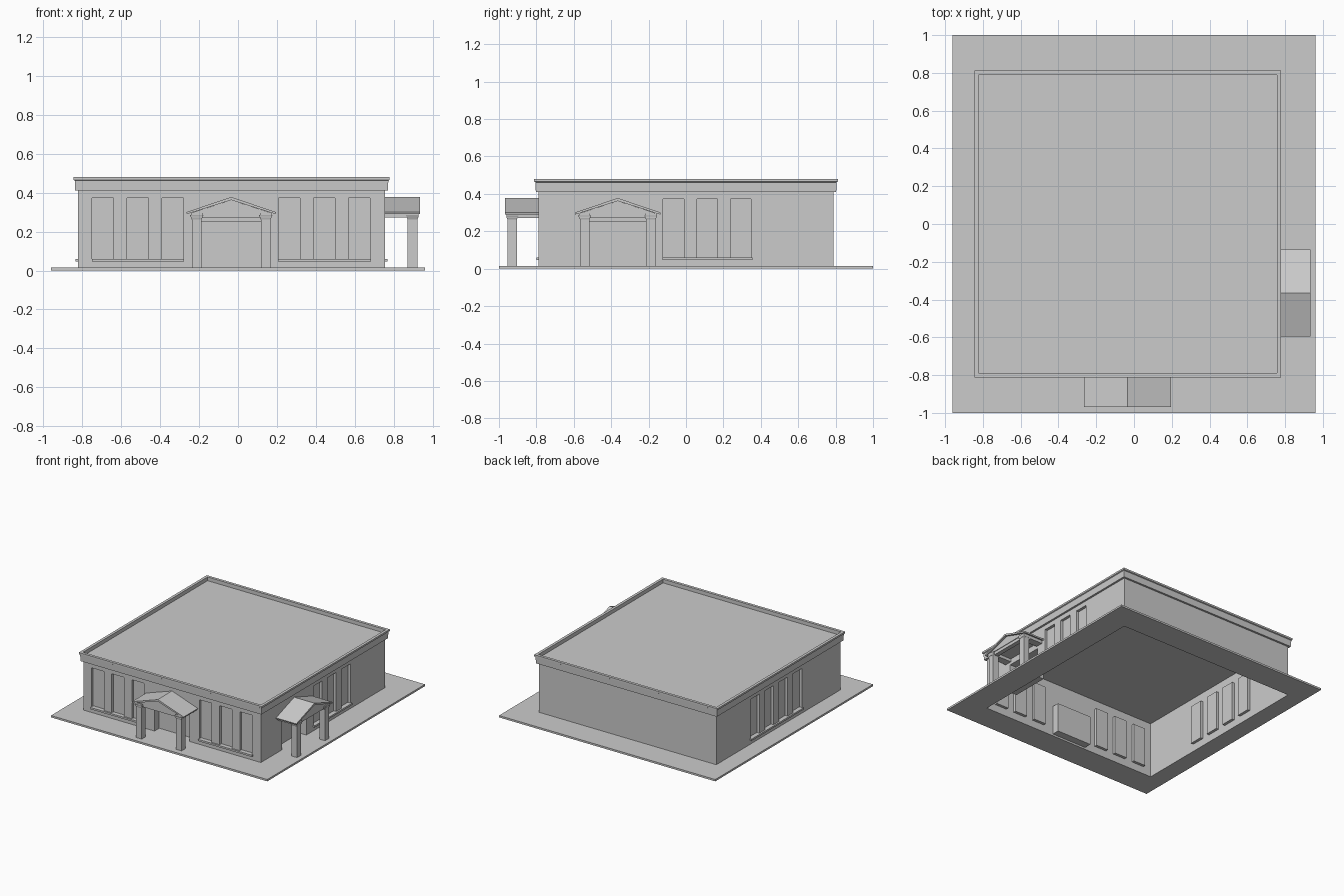
import bpy, bmesh
from math import pi
from mathutils import Matrix, Vector

if "Cube" in bpy.data.objects:
    bpy.data.objects.remove(bpy.data.objects["Cube"])

CX, H = -0.033, 0.7875          # building centre x and half width
BASE, ROOF = 0.015, 0.45


def finish(name, bm, mat=Matrix(), fix=True):
    if fix:
        bmesh.ops.recalc_face_normals(bm, faces=bm.faces)
    bm.transform(mat)
    me = bpy.data.meshes.new(name)
    bm.to_mesh(me)
    bm.free()
    ob = bpy.data.objects.new(name, me)
    bpy.context.collection.objects.link(ob)
    return ob


def box(name, lo, hi, mat=Matrix()):
    bm = bmesh.new()
    lo, hi = Vector(lo), Vector(hi)
    bmesh.ops.create_cube(bm, size=1, matrix=Matrix.Translation((lo + hi) / 2)
                          @ Matrix.Diagonal((*(hi - lo), 1)))
    return finish(name, bm, mat)


def prism(name, pts, y0, y1, mat):
    """Extrude an x-z outline along y."""
    bm = bmesh.new()
    f = bm.faces.new([bm.verts.new((x, y0, z)) for x, z in pts])
    ext = bmesh.ops.extrude_face_region(bm, geom=[f])['geom']
    bmesh.ops.translate(bm, vec=(0, y1 - y0, 0),
                        verts=[v for v in ext if isinstance(v, bmesh.types.BMVert)])
    bm.faces.ensure_lookup_table()
    return finish(name, bm, mat)


def rings(name, profile, cx, closed=False, cap=False):
    """Loft rectangular rings given as (half x, half y, z)."""
    bm = bmesh.new()
    loops = [[bm.verts.new((cx + sx * a, sy * b, z))
              for sx, sy in ((-1, -1), (1, -1), (1, 1), (-1, 1))] for a, b, z in profile]
    pairs = list(zip(loops, loops[1:])) + ([(loops[-1], loops[0])] if closed else [])
    for p, q in pairs:
        for i in range(4):
            j = (i + 1) % 4
            bm.faces.new((p[i], p[j], q[j], q[i]))
    if cap:
        bm.faces.new(loops[-1])
    return finish(name, bm)


def wall(name, mat, openings):
    """Single-sheet wall with recessed openings (u0, u1, z0, z1, depth)."""
    bm = bmesh.new()

    def quad(*cs):
        bm.faces.new([bm.verts.new(c) for c in cs])

    us = sorted({-H, H, *(u for o in openings for u in o[:2])})
    zs = sorted({BASE, ROOF, *(z for o in openings for z in o[2:4])})
    for a, b in zip(us, us[1:]):
        for c, d in zip(zs, zs[1:]):
            u, z = (a + b) / 2, (c + d) / 2
            if not any(o[0] < u < o[1] and o[2] < z < o[3] for o in openings):
                quad((a, 0, c), (b, 0, c), (b, 0, d), (a, 0, d))
    for a, b, c, d, t in openings:
        quad((a, t, c), (b, t, c), (b, t, d), (a, t, d))
        quad((a, 0, c), (a, t, c), (a, t, d), (a, 0, d))
        quad((b, t, c), (b, 0, c), (b, 0, d), (b, t, d))
        quad((a, 0, c), (b, 0, c), (b, t, c), (a, t, c))
        quad((a, t, d), (b, t, d), (b, 0, d), (a, 0, d))
    bmesh.ops.remove_doubles(bm, verts=bm.verts, dist=1e-5)
    bmesh.ops.dissolve_limit(bm, angle_limit=0.01, verts=bm.verts, edges=bm.edges)
    return finish(name, bm, mat, fix=False)


def windows(start, count):
    return [(start + i * 0.1795, start + i * 0.1795 + 0.11, 0.06, 0.373, 0.022)
            for i in range(count)]


def door(u):
    return [(u - 0.155, u + 0.155, BASE, 0.25, 0.06)]


def porch(name, mat):
    """Gabled porch reaching towards -y from a wall at y = 0."""
    # gable roof
    prism(name + "_roof", [(-0.23, 0.3), (0, 0.378), (0.23, 0.3), (0.227, 0.29),
                           (0, 0.362), (-0.227, 0.29)], -0.18, 0, mat)
    # pediment
    prism(name + "_pediment", [(-0.205, 0.296), (0, 0.362), (0.205, 0.296)],
          -0.165, 0, mat)
    # front beam
    box(name + "_front_beam", (-0.15, -0.16, 0.272), (0.15, -0.125, 0.298), mat)
    for s, side in ((-1, "left"), (1, "right")):
        # column with flared capital and side beam
        x0, x1 = sorted((s * 0.152, s * 0.202))
        box(f"{name}_{side}_column", (x0, -0.167, BASE), (x1, -0.117, 0.27), mat)
        bm = bmesh.new()
        lo = [bm.verts.new((x, y, 0.262)) for x, y in
              ((x0, -.167), (x1, -.167), (x1, -.117), (x0, -.117))]
        hi = [bm.verts.new((x, y, 0.285)) for x, y in
              ((x0 - .01, -.174), (x1 + .01, -.174), (x1 + .01, -.107), (x0 - .01, -.107))]
        for i in range(4):
            j = (i + 1) % 4
            bm.faces.new((lo[i], lo[j], hi[j], hi[i]))
        bm.faces.new(lo)
        bm.faces.new(hi)
        finish(f"{name}_{side}_capital", bm, mat)
        box(f"{name}_{side}_beam", (x0 - .005, -0.172, 0.272), (x1 + .005, 0, 0.298), mat)


# paved base, open under the building
rings("base_slab", [(0.96 - CX, 1, 0), (0.96 - CX, 1, BASE), (H, H, BASE), (H, H, 0)],
      CX, closed=True)
slab = bpy.data.objects["base_slab"]
for v in slab.data.vertices:            # centre the outer edge on the origin
    if abs(v.co.y) > 0.9:
        v.co.x = 0.96 if v.co.x > 0 else -0.96

# walls, windows, doors and sills
sides = {
    "front": (0, windows(-0.75 - CX, 3) + windows(0.208 - CX, 3) + door(-0.002),
              [(-0.717, -0.245), (0.238, 0.717)]),
    "right": (pi / 2, windows(-0.122, 3) + door(-0.365), [(-0.125, 0.355)]),
    "back": (pi, [], []),
    "left": (-pi / 2, windows(-0.352, 4), [(-0.358, 0.304)]),
}
for side, (ang, openings, sills) in sides.items():
    m = (Matrix.Translation((CX, 0, 0)) @ Matrix.Rotation(ang, 4, 'Z')
         @ Matrix.Translation((0, -H, 0)))
    wall(side + "_wall", m, openings)
    for i, (a, b) in enumerate(sills):
        box(f"{side}_sill_{i + 1}", (a, -0.013, 0.046), (b, 0.0, 0.06), m)

# cornice, parapet and flat roof
rings("cornice_and_roof", [(a, a, z) for a, z in
      ((H, 0.41), (0.803, 0.41), (0.805, 0.462), (0.812, 0.466), (0.812, 0.48),
       (0.79, 0.48), (0.79, ROOF))], CX, cap=True)

# two entrance porches
porch("front_porch", Matrix.Translation((-0.035, -H, 0)))
porch("side_porch", Matrix.Translation((CX + H, -0.365, 0)) @ Matrix.Rotation(pi / 2, 4, 'Z'))
